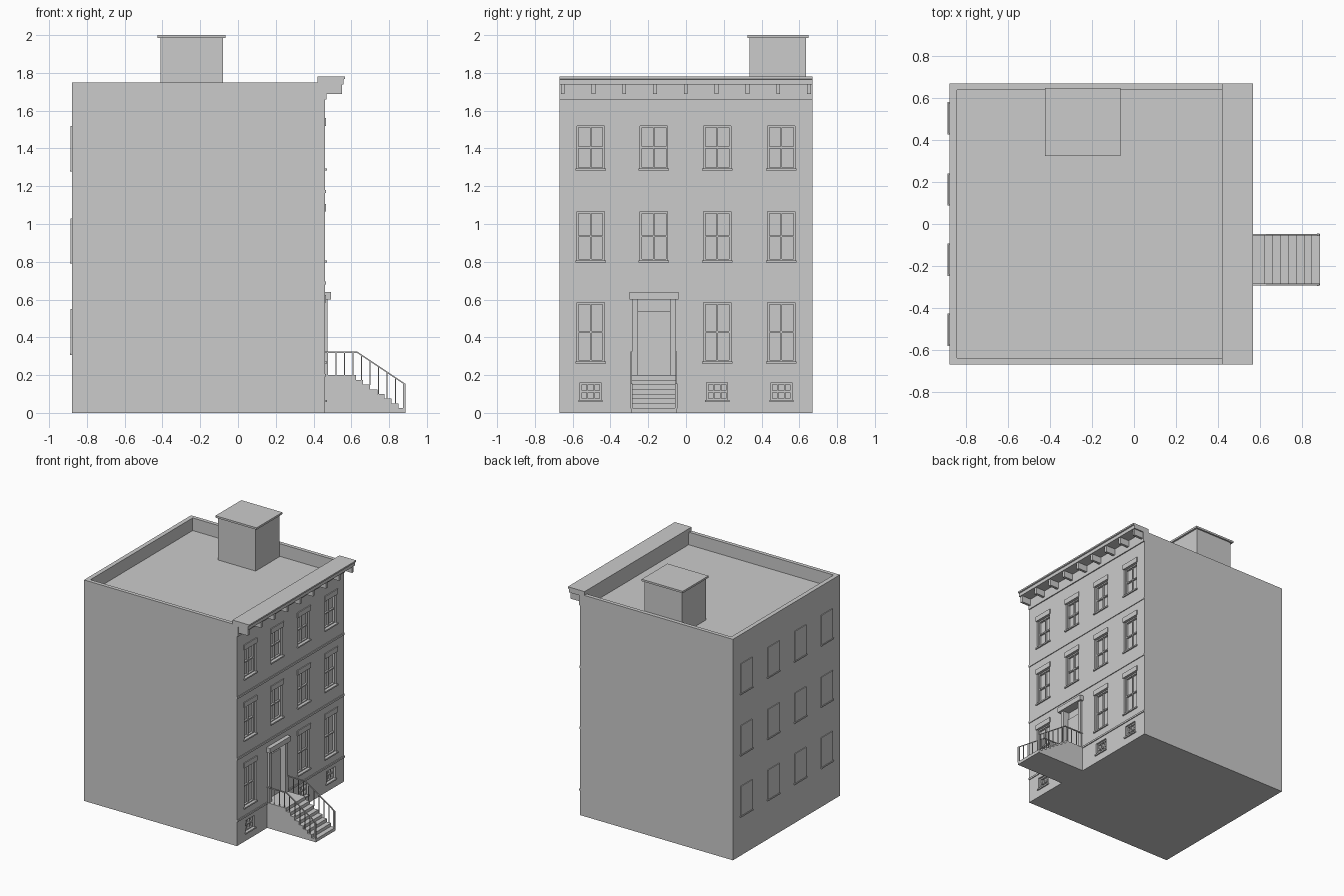
import bpy
import bmesh
from mathutils import Vector

cube = bpy.data.objects.get("Cube")
if cube:
    bpy.data.objects.remove(cube, do_unlink=True)

stone = bpy.data.materials.new("light_grey")
stone.use_nodes = True
GREY = (0.6, 0.6, 0.6, 1)
stone.diffuse_color = GREY
stone.node_tree.nodes["Principled BSDF"].inputs["Base Color"].default_value = GREY


def finish(name, bm):
    bmesh.ops.recalc_face_normals(bm, faces=bm.faces)
    mesh = bpy.data.meshes.new(name)
    bm.to_mesh(mesh)
    bm.free()
    mesh.materials.append(stone)
    obj = bpy.data.objects.new(name, mesh)
    bpy.context.collection.objects.link(obj)
    return obj


def boxes(name, spans):
    """One object from boxes given as (x0, x1, y0, y1, z0, z1)."""
    bm = bmesh.new()
    for x0, x1, y0, y1, z0, z1 in spans:
        verts = bmesh.ops.create_cube(bm, size=1)["verts"]
        for v in verts:
            v.co = ((x0 + x1) / 2 + v.co.x * (x1 - x0),
                    (y0 + y1) / 2 + v.co.y * (y1 - y0),
                    (z0 + z1) / 2 + v.co.z * (z1 - z0))
    return finish(name, bm)


def extrude_profile(name, points, y0, y1):
    """Extrude an x-z outline along y."""
    bm = bmesh.new()
    face = bm.faces.new([bm.verts.new((x, y0, z)) for x, z in points])
    new = bmesh.ops.extrude_face_region(bm, geom=[face])["geom"]
    bmesh.ops.translate(bm, vec=(0, y1 - y0, 0),
                        verts=[v for v in new if isinstance(v, bmesh.types.BMVert)])
    return finish(name, bm)


FRONT, BACK, HALF = 0.46, -0.88, 0.67
GLASS = FRONT - 0.03
COLUMNS = (-0.505, -0.17, 0.165, 0.505)
DOOR_Y = -0.17

# Window openings: (centre y, half width, sill z, head z, panes across)
windows = []
for z0, z1 in ((0.27, 0.585), (0.805, 1.065), (1.29, 1.52)):
    for y in COLUMNS:
        if not (z0 < 0.5 and y == DOOR_Y):
            windows.append((y, 0.073, z0, z1, 2))
for y in COLUMNS:
    if y != DOOR_Y:
        windows.append((y, 0.056, 0.065, 0.16, 3))

# Main block with recessed roof, window and door openings
body = boxes("main_block", [(BACK, FRONT, -HALF, HALF, 0, 1.75)])
cuts = [(GLASS, 0.6, y - w, y + w, z0, z1) for y, w, z0, z1, n in windows]
cuts.append((FRONT - 0.04, 0.6, DOOR_Y - 0.085, DOOR_Y + 0.085, 0.2, 0.6))
cuts.append((-0.845, 0.425, -0.64, 0.64, 1.65, 1.9))
cutter = boxes("opening_cutter", cuts)
cutter.hide_render = True
cutter.hide_viewport = True
cut = body.modifiers.new("openings", 'BOOLEAN')
cut.operation = 'DIFFERENCE'
cut.solver = 'EXACT'
cut.object = cutter

# Window sashes, sills and lintels
for i, (y, w, z0, z1, panes) in enumerate(windows):
    t = 0.01
    outer = GLASS + 0.016
    parts = [(GLASS, outer, y - w, y - w + t, z0, z1),
             (GLASS, outer, y + w - t, y + w, z0, z1),
             (GLASS, outer, y - w, y + w, z0, z0 + t),
             (GLASS, outer, y - w, y + w, z1 - t, z1)]
    mid = (z0 + z1) / 2
    parts.append((GLASS, outer - 0.002, y - w, y + w, mid - 0.005, mid + 0.005))
    for k in range(1, panes):
        c = y - w + 2 * w * k / panes
        parts.append((GLASS, outer - 0.004, c - 0.004, c + 0.004, z0, z1))
    boxes(f"window_sash_{i}", parts)
    boxes(f"window_sill_{i}", [(GLASS, FRONT + 0.01, y - w - 0.008, y + w + 0.008,
                                z0 - 0.008, z0 + 0.003)])
    if panes == 2:
        boxes(f"window_lintel_{i}", [(FRONT - 0.01, FRONT + 0.007, y - w - 0.008,
                                      y + w + 0.008, z1, z1 + 0.04)])

# Rear windows as shallow plates with sills
for row, (z0, z1) in enumerate(((0.315, 0.55), (0.8, 1.03), (1.285, 1.52))):
    for col, y in enumerate(COLUMNS):
        boxes(f"rear_window_{row}_{col}", [
            (BACK - 0.006, BACK, y - 0.072, y + 0.072, z0, z1),
            (BACK - 0.01, BACK, y - 0.077, y + 0.077, z0 - 0.008, z0 + 0.002)])

# Horizontal string courses, the lowest one broken by the stoop
boxes("string_courses", [(FRONT - 0.01, FRONT + 0.006, -HALF, HALF, z, z + 0.016)
                         for z in (0.68, 1.165)])
boxes("water_table", [(FRONT - 0.01, FRONT + 0.007, -HALF, DOOR_Y - 0.12, 0.192, 0.206),
                      (FRONT - 0.01, FRONT + 0.007, DOOR_Y + 0.12, HALF, 0.192, 0.206)])

# Cornice with frieze and brackets
extrude_profile("cornice", [(0.42, 1.78), (0.567, 1.78), (0.567, 1.768), (0.558, 1.765),
                            (0.558, 1.738), (0.42, 1.738)], -HALF, HALF)
boxes("frieze", [(0.43, FRONT + 0.008, -HALF, HALF, 1.66, 1.74)])
boxes("cornice_brackets", [(FRONT, 0.55, y - 0.01, y + 0.01, 1.687, 1.74)
                           for y in (-0.653 + 0.163 * k for k in range(9))])

# Rooftop bulkhead with cap
boxes("rooftop_bulkhead", [(-0.41, -0.08, 0.335, 0.635, 1.64, 1.99)])
boxes("bulkhead_cap", [(-0.425, -0.065, 0.325, 0.648, 1.985, 2.0)])

# Doorway: pilasters, hood, transom bar and door stiles
boxes("door_pilasters", [(FRONT - 0.01, FRONT + 0.015, DOOR_Y + a, DOOR_Y + a + 0.03, 0.2, 0.6)
                         for a in (-0.115, 0.085)])
boxes("door_hood", [(FRONT - 0.01, 0.492, DOOR_Y - 0.13, DOOR_Y + 0.13, 0.6, 0.64)])
boxes("door", [(FRONT - 0.041, FRONT - 0.03, DOOR_Y - 0.085, DOOR_Y + 0.085, 0.2, 0.54)])

# Stoop: landing and steps as one stair outline
RISE, RUN, EDGE = 0.025, 0.0375, 0.625
outline = [(FRONT - 0.01, 0), (FRONT - 0.01, 0.2)]
for k in range(8):
    x, z = EDGE + RUN * k, 0.2 - RISE * k
    outline += [(x, z), (x, max(z - RISE, 0))]
extrude_profile("stoop", outline, DOOR_Y - 0.122, DOOR_Y + 0.122)


# Railings: sloped handrail, balusters and newel posts on each side
def rail_height(x):
    return 0.322 if x < 0.63 else 0.322 - (x - 0.63) * 0.67


for side, y in (("right", DOOR_Y - 0.119), ("left", DOOR_Y + 0.119)):
    path = [(x, rail_height(x)) for x in (FRONT, 0.63, 0.884)]
    outline = [(x, z + 0.004) for x, z in path] + [(x, z - 0.004) for x, z in reversed(path)]
    extrude_profile(side + "_handrail", outline, y - 0.004, y + 0.004)
    posts = []
    for k in range(10):
        x = 0.475 + 0.045 * k
        floor = 0.2 - RISE * max(0, int((x - EDGE) / RUN) + 1) if x > EDGE else 0.2
        r = 0.006 if k == 9 else 0.0025
        posts.append((x - r, x + r, y - r, y + r, floor - 0.003, rail_height(x)))
    boxes(side + "_balusters", posts)
